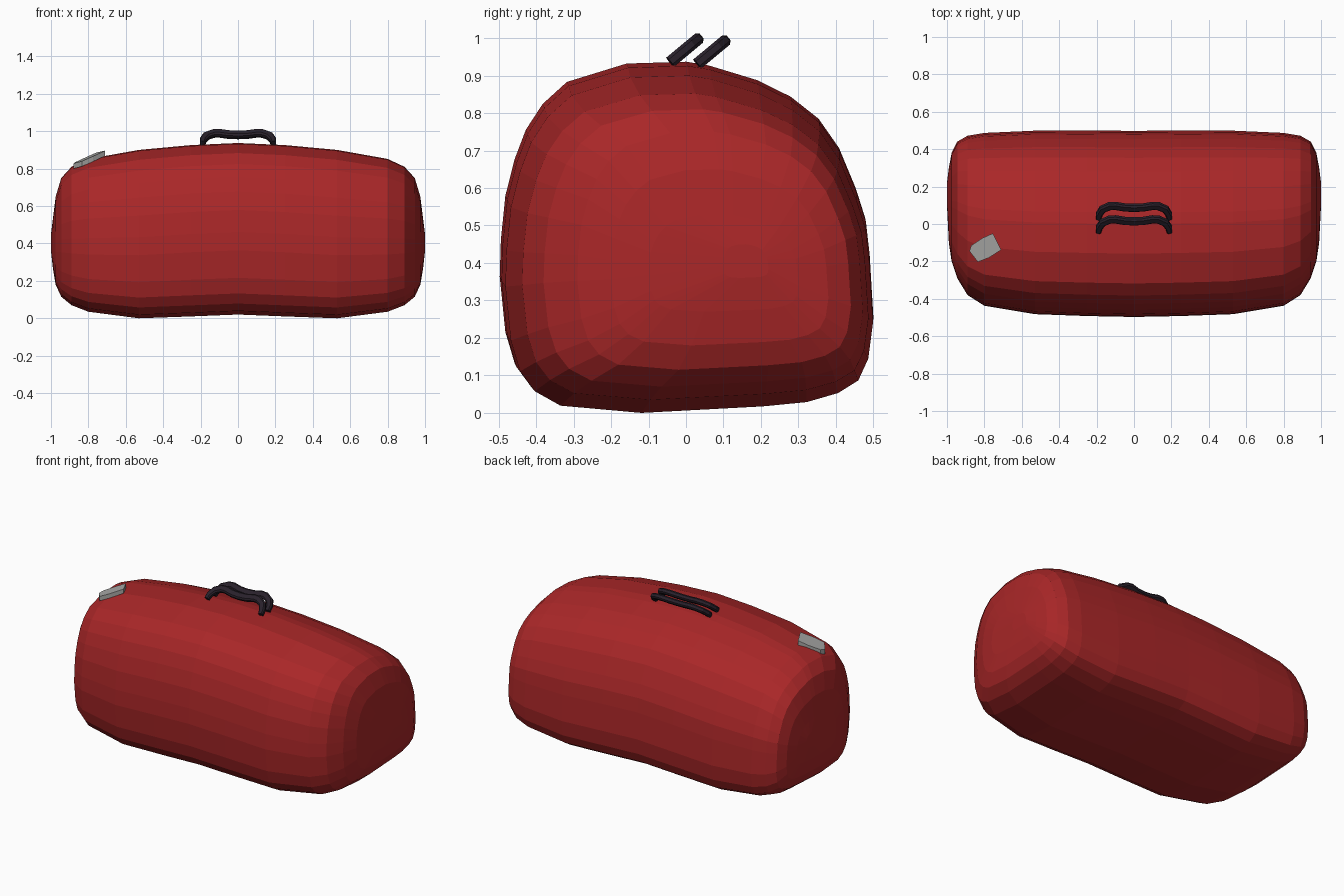
import bpy, bmesh
from mathutils import Vector

if "Cube" in bpy.data.objects:
    bpy.data.objects.remove(bpy.data.objects["Cube"])


def material(name, rgb):
    m = bpy.data.materials.new(name)
    m.diffuse_color = (*rgb, 1)
    m.use_nodes = True
    m.node_tree.nodes["Principled BSDF"].inputs["Base Color"].default_value = m.diffuse_color
    return m


red = material("red cloth", (0.40, 0.020, 0.021))
dark = material("dark strap", (0.022, 0.015, 0.024))
grey = material("grey tag", (0.38, 0.38, 0.37))


def make(name, rings, mat):
    """Bridge a list of equal point rings into a closed solid."""
    bm = bmesh.new()
    vr = [[bm.verts.new(p) for p in ring] for ring in rings]
    n = len(vr[0])
    for a, b in zip(vr, vr[1:]):
        for i in range(n):
            j = (i + 1) % n
            bm.faces.new((a[i], a[j], b[j], b[i]))
    bm.faces.new(vr[0])
    bm.faces.new(vr[-1])
    bmesh.ops.recalc_face_normals(bm, faces=bm.faces)
    me = bpy.data.meshes.new(name)
    bm.to_mesh(me)
    bm.free()
    me.materials.append(mat)
    ob = bpy.data.objects.new(name, me)
    bpy.context.collection.objects.link(ob)
    return ob


# Bag body: side profile (y, z) fitted to a box at each station along x
profile = [(-.13, 0), (-.35, .02), (-.42, .06), (-.46, .115), (-.485, .2),
           (-.5, .35), (-.497, .45), (-.485, .57), (-.46, .67), (-.43, .75),
           (-.385, .82), (-.32, .88), (-.16, .93), (.0, .935), (.06, .925),
           (.19, .885), (.28, .84), (.355, .78), (.41, .7), (.455, .59),
           (.48, .51), (.49, .42), (.5, .25), (.487, .15), (.46, .09),
           (.405, .055), (.32, .03), (.2, .018)]
# x, front y, back y, bottom z, top z
stations = [(0, -.497, .498, .02, .937), (.25, -.492, .5, .01, .926),
            (.53, -.482, .499, 0, .9), (.8, -.437, .487, .035, .852),
            (.89, -.38, .472, .07, .81), (.945, -.29, .44, .115, .75),
            (.975, -.2, .38, .18, .65), (.99, -.1, .3, .27, .53),
            (1.0, .1, .22, .36, .45)]


def body_ring(x, y0, y1, z0, z1):
    return [(x, y0 + (y + .5) * (y1 - y0), z0 + z / .935 * (z1 - z0))
            for y, z in profile]


left = [(-s[0], *s[1:]) for s in reversed(stations[1:])]
make("bag_body", [body_ring(*s) for s in left + stations], red)

# Carry straps: two wavy arches lying back at an angle
lean = Vector((0, .77, .64))
flat = Vector((0, .64, -.77))
half = [(.19, 0, .014), (.186, .03, .018), (.168, .064, .021), (.13, .085, .022),
        (.1, .087, .022), (.05, .076, .022)]
path = [(-x, t, w) for x, t, w in half] + [(0, .073, .022)] + half[::-1]


def strap(name, base):
    rings = []
    for i, (x, t, w) in enumerate(path):
        a, b = path[max(i - 1, 0)], path[min(i + 1, len(path) - 1)]
        d = Vector((b[0] - a[0], b[1] - a[1])).normalized()
        side = Vector((-d.y, 0, 0)) + lean * d.x
        c = Vector(base) + Vector((x, 0, 0)) + lean * t
        rings.append([c + side * w * u + flat * .016 * v for u, v in
                      ((1, .5), (.6, 1), (-.6, 1), (-1, .5),
                       (-1, -.5), (-.6, -1), (.6, -1), (1, -.5))])
    make(name, rings, dark)


strap("front_strap", (0, -.042, .936))
strap("back_strap", (0, .03, .931))

# Grey tag lying on the left shoulder
outline = [(-.88, -.145), (-.835, -.203), (-.775, -.18), (-.71, -.138),
           (-.755, -.05), (-.81, -.075), (-.87, -.115)]
make("tag", [[(x, y, .853 + .4 * (x + .79) + .1 * (y + .13) + h) for x, y in outline]
             for h in (-.016, .012)], grey)
